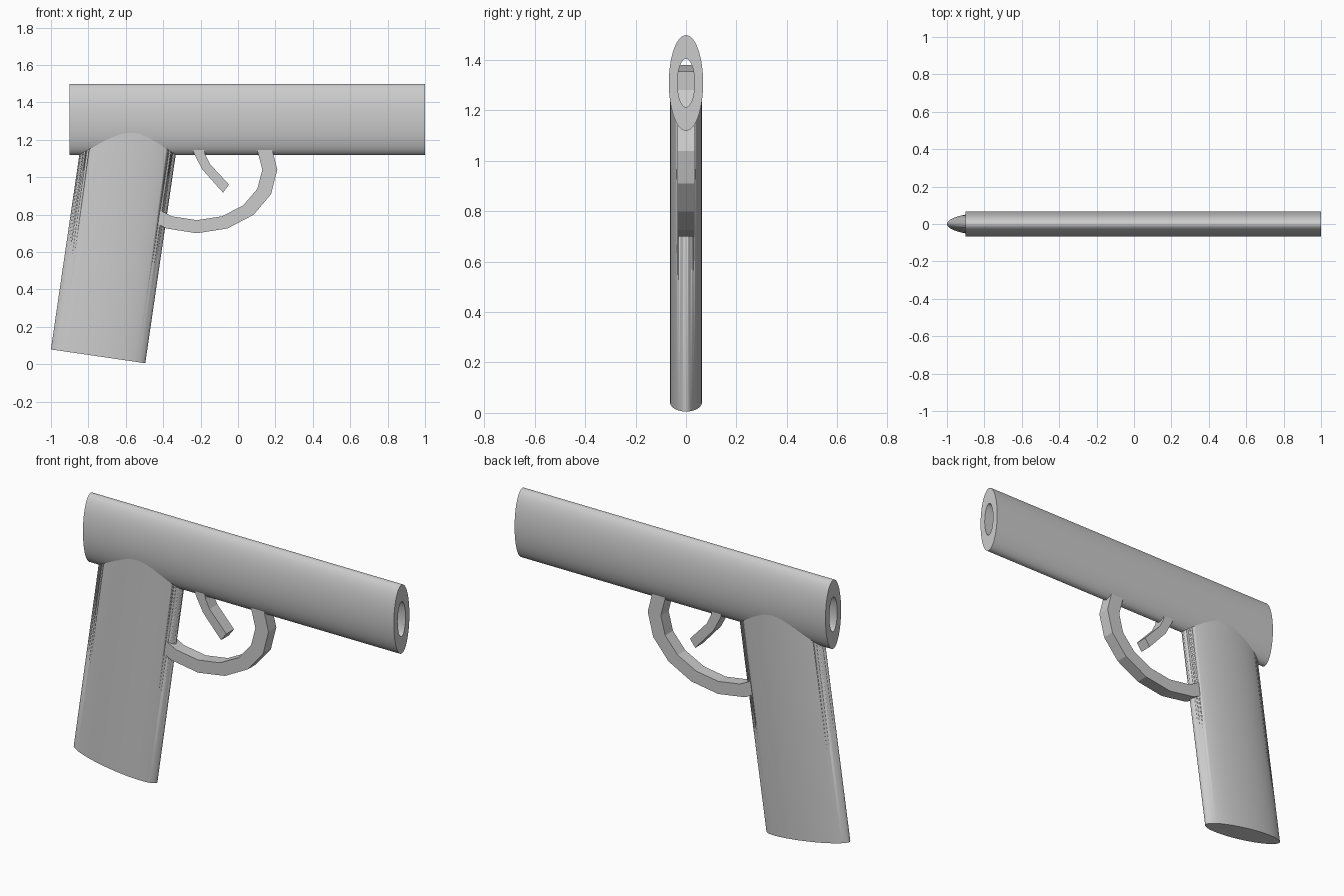
import bpy, bmesh
from math import sin, cos, pi, radians
from mathutils import Matrix, Vector

if "Cube" in bpy.data.objects:
    bpy.data.objects.remove(bpy.data.objects["Cube"])


def finish(name, bm, smooth=True):
    bmesh.ops.recalc_face_normals(bm, faces=bm.faces)
    me = bpy.data.meshes.new(name)
    bm.to_mesh(me)
    bm.free()
    ob = bpy.data.objects.new(name, me)
    bpy.context.collection.objects.link(ob)
    if smooth:
        bpy.ops.object.select_all(action='DESELECT')
        ob.select_set(True)
        bpy.context.view_layer.objects.active = ob
        bpy.ops.object.shade_smooth_by_angle(angle=radians(30))
    return ob


def revolve(name, section, matrix, segs, smooth=True):
    """Sweep a closed section of (radius_a, radius_b, height) round an ellipse."""
    bm = bmesh.new()
    rings = [[bm.verts.new(matrix @ Vector((a * cos(2 * pi * i / segs), b * sin(2 * pi * i / segs), h)))
              for i in range(segs)] for a, b, h in section]
    for k, r in enumerate(rings):
        n = rings[(k + 1) % len(rings)]
        for i in range(segs):
            j = (i + 1) % segs
            bm.faces.new((r[i], r[j], n[j], n[i]))
    return finish(name, bm, smooth)


def rod(name, a, b, length, matrix, segs=64):
    """Solid elliptical rod from the origin along local z."""
    bm = bmesh.new()
    bmesh.ops.create_cone(bm, cap_ends=True, segments=segs, radius1=1, radius2=1, depth=1,
                          matrix=matrix @ Matrix.Diagonal((a, b, length, 1)) @ Matrix.Translation((0, 0, 0.5)))
    return finish(name, bm)


# Barrel: flattened tube lying along x, open at both ends
along_x = Matrix.Rotation(pi / 2, 4, 'Y')
revolve("barrel", [(.19, .068, -.9), (.19, .068, 1), (.096, .034, 1), (.096, .034, -.9)],
        Matrix.Translation((0, 0, 1.309)) @ along_x, 64)

# Grip: leaning elliptical rod, with the bore cleared through its top
grip = rod("grip", .255, .063, 1.3,
           Matrix.Translation((-.748, 0, .042)) @ Matrix.Rotation(radians(8.3), 4, 'Y'))
cutter = rod("bore_cutter", .1, .036, 2.2, Matrix.Translation((-1.1, 0, 1.309)) @ along_x)
cutter.hide_render = True
cutter.hide_set(True)
mod = grip.modifiers.new("bore", 'BOOLEAN')
mod.operation = 'DIFFERENCE'
mod.object = cutter
bpy.context.view_layer.objects.active = grip
bpy.ops.object.modifier_apply(modifier=mod.name)
bpy.data.objects.remove(cutter)

# Trigger guard: full oval ring of flat facets, running into grip and barrel
w = .034
revolve("trigger_guard", [(.43, .34, -w), (.43, .34, w), (.35, .27, w), (.35, .27, -w)],
        Matrix.Translation((-.22, 0, 1.04)) @ Matrix.Rotation(pi / 2, 4, 'X'), 16, False)

# Trigger: bent flat bar
left = [(-.25, 1.19), (-.235, 1.125), (-.19, 1.04), (-.08, .917)]
right = [(-.19, 1.19), (-.175, 1.12), (-.15, 1.07), (-.048, .96)]
bm = bmesh.new()
rows = [[bm.verts.new((x, y, z)) for (x, z), y in ((l, -w), (r, -w), (r, w), (l, w))]
        for l, r in zip(left, right)]
for p, q in zip(rows, rows[1:]):
    for i in range(4):
        j = (i + 1) % 4
        bm.faces.new((p[i], p[j], q[j], q[i]))
bm.faces.new(rows[0])
bm.faces.new(rows[-1])
finish("trigger", bm, False)
